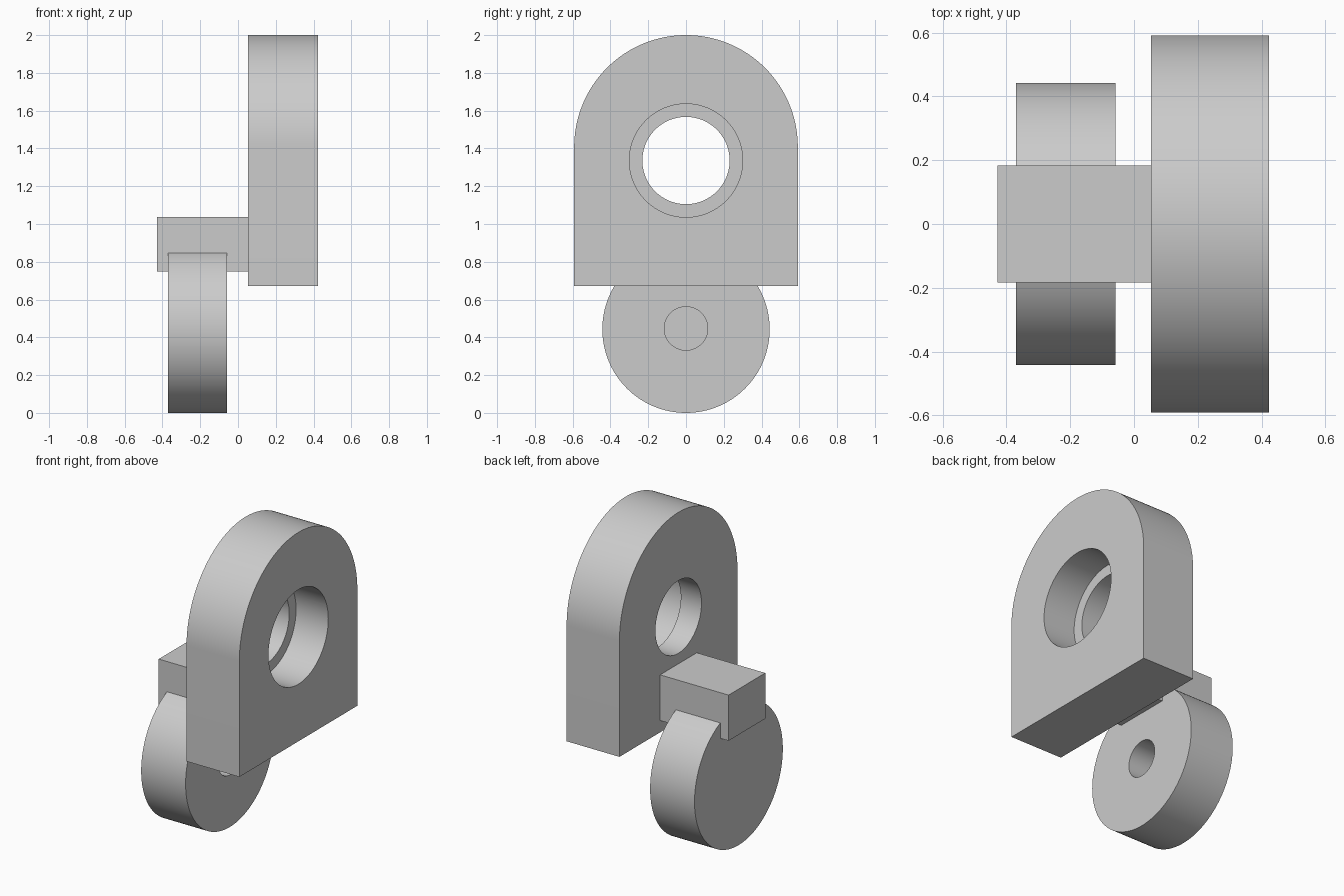
import bpy
import bmesh
from math import cos, sin, pi

if "Cube" in bpy.data.objects:
    bpy.data.objects.remove(bpy.data.objects["Cube"], do_unlink=True)

grey = bpy.data.materials.new("plain grey")
grey.use_nodes = True
grey.diffuse_color = (0.6, 0.6, 0.6, 1)
grey.node_tree.nodes["Principled BSDF"].inputs["Base Color"].default_value = (0.6, 0.6, 0.6, 1)


def prism(name, outline, x0, x1):
    """Extrude a closed (y, z) outline along x."""
    bm = bmesh.new()
    face = bm.faces.new([bm.verts.new((x0, y, z)) for y, z in outline])
    side = bmesh.ops.extrude_face_region(bm, geom=[face])["geom"]
    moved = [v for v in side if isinstance(v, bmesh.types.BMVert)]
    bmesh.ops.translate(bm, verts=moved, vec=(x1 - x0, 0, 0))
    bmesh.ops.recalc_face_normals(bm, faces=bm.faces)
    mesh = bpy.data.meshes.new(name)
    bm.to_mesh(mesh)
    bm.free()
    mesh.materials.append(grey)
    obj = bpy.data.objects.new(name, mesh)
    bpy.context.collection.objects.link(obj)
    return obj


def arc(radius, z, sweep=2 * pi, steps=128):
    closed = sweep > 6
    return [(radius * cos(sweep * i / steps), z + radius * sin(sweep * i / steps))
            for i in range(steps if closed else steps + 1)]


def activate(obj):
    bpy.ops.object.select_all(action='DESELECT')
    obj.select_set(True)
    bpy.context.view_layer.objects.active = obj


def drill(obj, radius, z, x0, x1):
    cutter = prism("bore_cutter", arc(radius, z, steps=96), x0, x1)
    cutter.hide_render = True
    mod = obj.modifiers.new("bore", 'BOOLEAN')
    mod.operation = 'DIFFERENCE'
    mod.solver = 'EXACT'
    mod.object = cutter
    activate(obj)
    bpy.ops.object.modifier_apply(modifier=mod.name)
    bpy.data.objects.remove(cutter, do_unlink=True)


# Round-topped housing with a stepped bore
half = 0.592
housing = prism("housing_plate",
                arc(half, 2 - half, pi, 80) + [(-half, 0.673), (half, 0.673)],
                0.053, 0.424)
drill(housing, 0.231, 1.336, -0.1, 0.6)
drill(housing, 0.3, 1.336, 0.198, 0.6)

# Roller with a blind hole on the housing side
roller = prism("roller", arc(0.443, 0.443), -0.37, -0.058)
drill(roller, 0.115, 0.447, -0.28, 0.1)

# Block joining the roller to the housing
prism("connecting_block",
      [(-0.184, 0.748), (0.184, 0.748), (0.184, 1.038), (-0.184, 1.038)],
      -0.428, 0.055)

# Soft shading on the curved faces only
for obj in (housing, roller):
    activate(obj)
    bpy.ops.object.shade_smooth_by_angle(angle=pi / 6)
